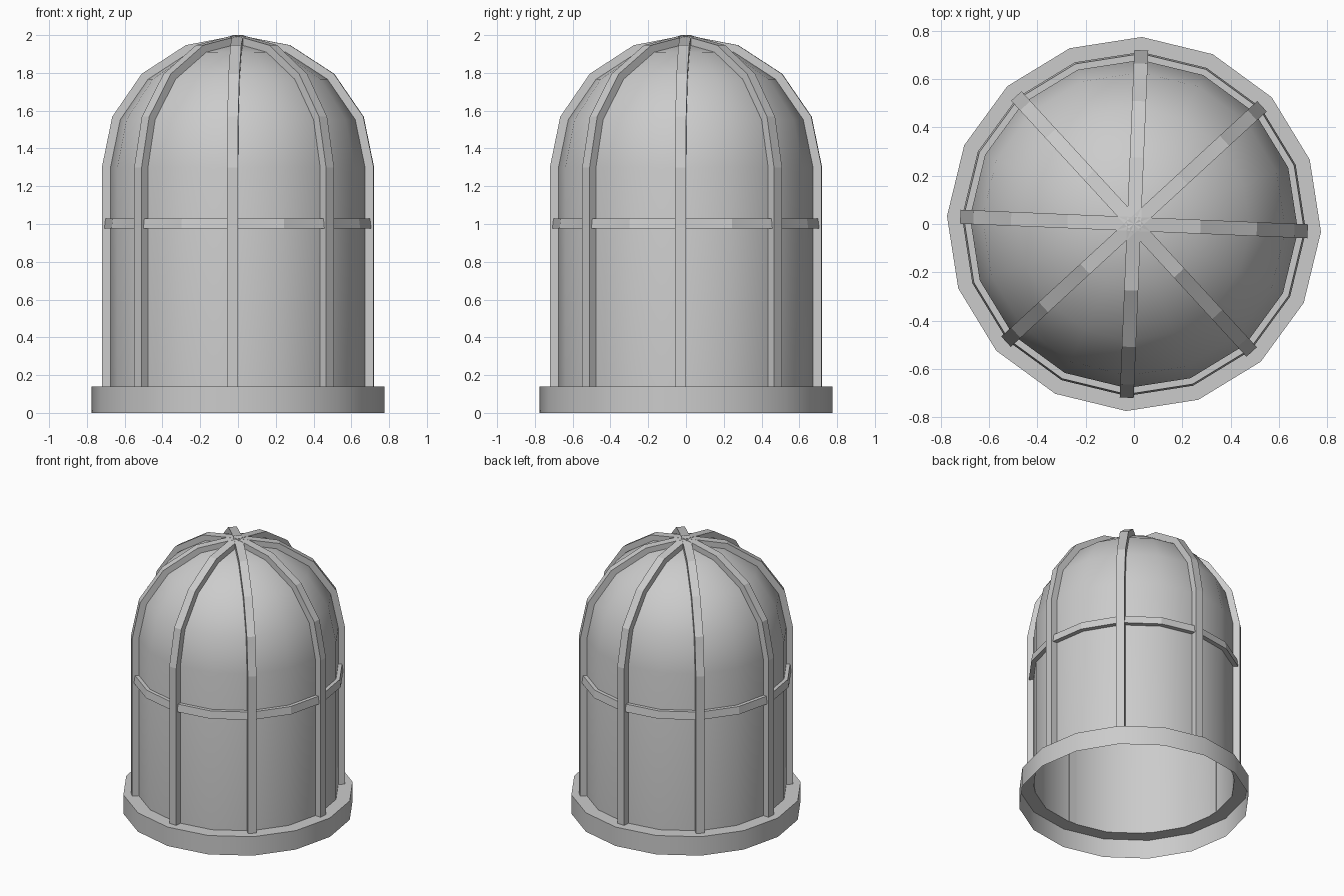
import bpy, bmesh
from math import sin, cos, pi, radians

if "Cube" in bpy.data.objects:
    bpy.data.objects.remove(bpy.data.objects["Cube"])

SIDES = 16
TURN = radians(-2.4)      # whole lamp is turned slightly about z
STEPS = [k * pi / 8 for k in range(5)]


def finish(name, bm, smooth=None):
    bmesh.ops.remove_doubles(bm, verts=bm.verts, dist=1e-5)
    bmesh.ops.recalc_face_normals(bm, faces=bm.faces)
    me = bpy.data.meshes.new(name)
    bm.to_mesh(me)
    bm.free()
    ob = bpy.data.objects.new(name, me)
    bpy.context.collection.objects.link(ob)
    if smooth:
        bpy.ops.object.select_all(action='DESELECT')
        ob.select_set(True)
        bpy.context.view_layer.objects.active = ob
        bpy.ops.object.shade_smooth_by_angle(angle=radians(smooth))
    return ob


def lathe(name, profile, closed=False, smooth=None):
    bm = bmesh.new()
    rings = []
    for r, z in profile:
        if r < 1e-6:
            rings.append([bm.verts.new((0, 0, z))] * SIDES)
        else:
            rings.append([bm.verts.new((r * cos(TURN + 2 * pi * i / SIDES),
                                        r * sin(TURN + 2 * pi * i / SIDES), z))
                          for i in range(SIDES)])
    pairs = list(zip(rings, rings[1:]))
    if closed:
        pairs.append((rings[-1], rings[0]))
    for a, b in pairs:
        for i in range(SIDES):
            j = (i + 1) % SIDES
            bm.faces.new(list(dict.fromkeys((a[i], a[j], b[j], b[i]))))
    return finish(name, bm, smooth)


def arch(r, h):
    # quarter ellipse from the cylinder top to the crown
    return [(max(r * cos(t), 0) if t < 1.57 else 0, 1.30 + h * sin(t)) for t in STEPS]


# Glass dome: thin open shell
lathe("glass_dome", [(0.68, 0.14)] + arch(0.68, 0.66), smooth=40)

# Base flange: outer wall and top ledge, open underneath
lathe("base_flange", [(0.775, 0), (0.775, 0.14), (0.68, 0.14)], smooth=40)

# Horizontal hoop round the guard
lathe("guard_hoop", [(0.67, 0.975), (0.713, 0.975), (0.706, 1.03), (0.67, 1.03)], closed=True)

# Guard bars: four arches crossing at the crown make eight ribs
outer = [(0.72, 0.14)] + arch(0.72, 0.70)
inner = [(0.67, 0.14)] + arch(0.67, 0.65)
outer += [(-r, z) for r, z in outer[-2::-1]]
inner += [(-r, z) for r, z in inner[-2::-1]]
for n in range(4):
    a = TURN + n * pi / 4
    bm = bmesh.new()
    sections = []
    for o, i in zip(outer, inner):
        sections.append([bm.verts.new((r * cos(a) - w * sin(a), r * sin(a) + w * cos(a), z))
                         for (r, z), w in ((o, -0.029), (o, 0.029), (i, 0.029), (i, -0.029))])
    for s, t in zip(sections, sections[1:]):
        for k in range(4):
            m = (k + 1) % 4
            bm.faces.new((s[k], s[m], t[m], t[k]))
    bm.faces.new(sections[0])
    bm.faces.new(sections[-1])
    finish(f"guard_bar_{n + 1}", bm)
